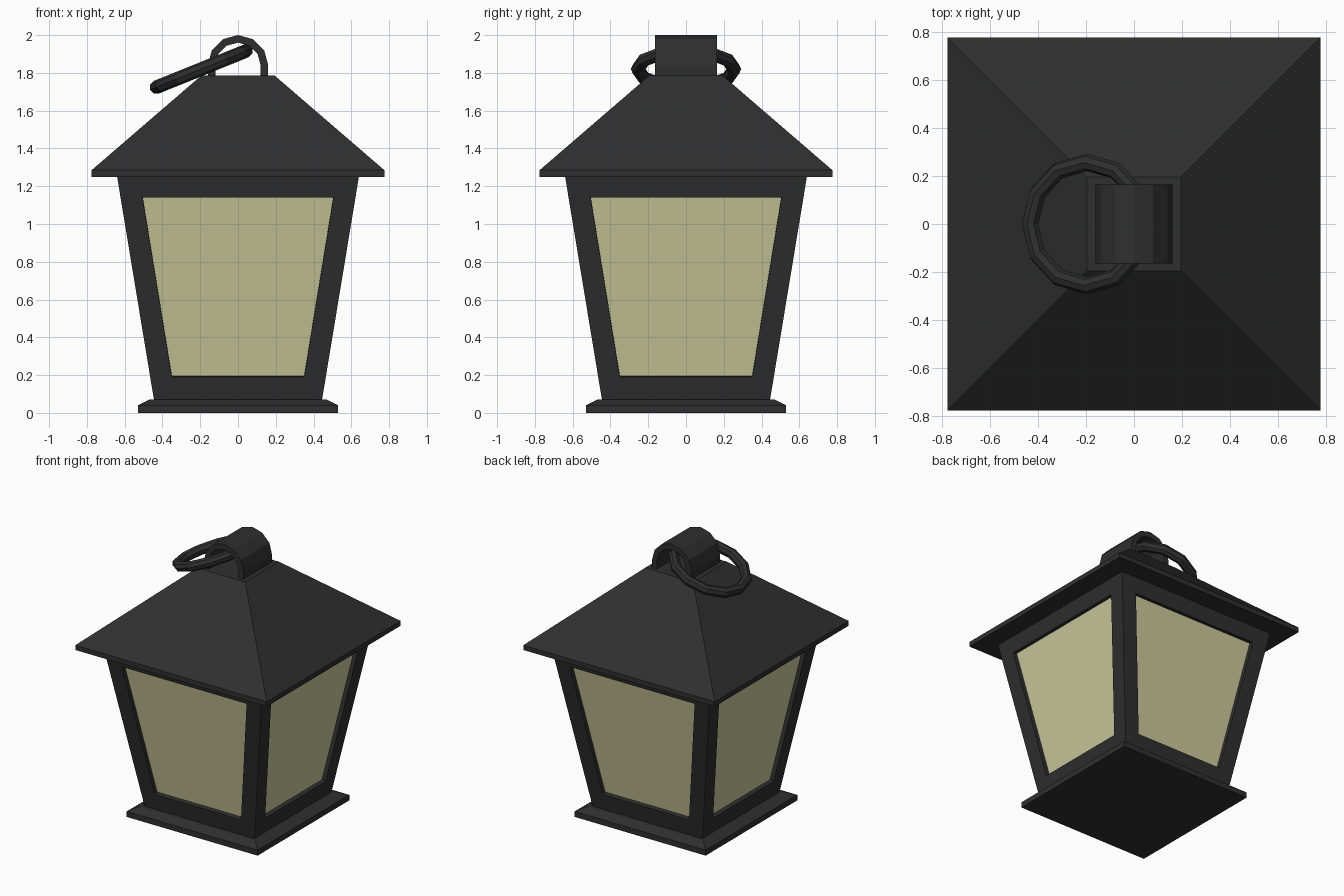
import bpy, bmesh
from math import sin, cos, pi, radians
from mathutils import Matrix, Vector

if "Cube" in bpy.data.objects:
    bpy.data.objects.remove(bpy.data.objects["Cube"], do_unlink=True)


def material(name, color):
    m = bpy.data.materials.new(name)
    m.use_nodes = True
    m.diffuse_color = (*color, 1)
    m.node_tree.nodes["Principled BSDF"].inputs["Base Color"].default_value = (*color, 1)
    return m


iron = material("dark iron", (0.028, 0.028, 0.028))
glass = material("pale yellow glass", (0.60, 0.585, 0.33))


def finish(name, bm, *mats):
    bmesh.ops.remove_doubles(bm, verts=bm.verts, dist=0.0001)
    bmesh.ops.recalc_face_normals(bm, faces=bm.faces)
    mesh = bpy.data.meshes.new(name)
    bm.to_mesh(mesh)
    bm.free()
    for m in mats:
        mesh.materials.append(m)
    ob = bpy.data.objects.new(name, mesh)
    bpy.context.collection.objects.link(ob)
    return ob


def bridge(bm, a, b):
    """Join two closed loops with quads."""
    n = len(a)
    return [bm.faces.new((a[i], a[(i + 1) % n], b[(i + 1) % n], b[i])) for i in range(n)]


def square_stack(name, levels):
    """Solid made of stacked squares, each given as (half width, height)."""
    bm = bmesh.new()
    loops = [[bm.verts.new((x * h, y * h, z)) for x, y in ((-1, -1), (1, -1), (1, 1), (-1, 1))]
             for h, z in levels]
    for a, b in zip(loops, loops[1:]):
        bridge(bm, a, b)
    bm.faces.new(loops[0])
    bm.faces.new(loops[-1])
    return finish(name, bm, iron)


# Base plinth and roof
square_stack("base", [(0.53, 0), (0.53, 0.04), (0.47, 0.07)])
square_stack("roof", [(0.775, 1.25), (0.775, 1.285), (0.195, 1.785)])

# Flared body with a recessed pane on each side
Z0, Z1, W0, W1 = 0.07, 1.25, 0.445, 0.64


def wall(x, z):
    return Vector((x, -(W0 + (W1 - W0) * (z - Z0) / (Z1 - Z0)), z))


inward = Vector((0, Z1 - Z0, W1 - W0)).normalized() * 0.03
outer = [wall(-W0, Z0), wall(W0, Z0), wall(W1, Z1), wall(-W1, Z1)]
opening = [wall(-0.35, 0.19), wall(0.35, 0.19), wall(0.505, 1.14), wall(-0.505, 1.14)]
bm = bmesh.new()
for side in range(4):
    turn = Matrix.Rotation(side * pi / 2, 3, 'Z')
    rim, edge, back = [[bm.verts.new(turn @ p) for p in pts]
                       for pts in (outer, opening, [p + inward for p in opening])]
    bridge(bm, rim, edge)
    bridge(bm, edge, back)
    bm.faces.new(back).material_index = 1
for h, z in ((W0, Z0), (W1, Z1)):
    bm.faces.new([bm.verts.new((x * h, y * h, z)) for x, y in ((-1, -1), (1, -1), (1, 1), (-1, 1))])
finish("body", bm, iron, glass)

# Arched strap on top of the roof
STEPS, STRAP = 6, 0.165


def arch(r):
    curve = [(r * cos(pi * i / STEPS), 1.84 + r * sin(pi * i / STEPS)) for i in range(STEPS + 1)]
    return [(r, 1.78)] + curve + [(-r, 1.78)]


bm = bmesh.new()
profile = arch(0.16) + arch(0.12)[::-1]
front, rear = [[bm.verts.new((x, y, z)) for x, z in profile] for y in (-STRAP, STRAP)]
bridge(bm, front, rear)
n = len(profile)
for loop in (front, rear):
    for i in range(n // 2 - 1):
        bm.faces.new((loop[i], loop[i + 1], loop[n - 2 - i], loop[n - 1 - i]))
finish("strap", bm, iron)

# Tilted carrying ring
bpy.ops.mesh.primitive_torus_add(major_segments=12, minor_segments=8,
                                 major_radius=0.256, minor_radius=0.036,
                                 location=(-0.195, 0, 1.82),
                                 rotation=(0, radians(-22), 0))
ring = bpy.context.object
ring.name = "carrying_ring"
ring.data.materials.append(iron)
for p in ring.data.polygons:
    p.use_smooth = False
